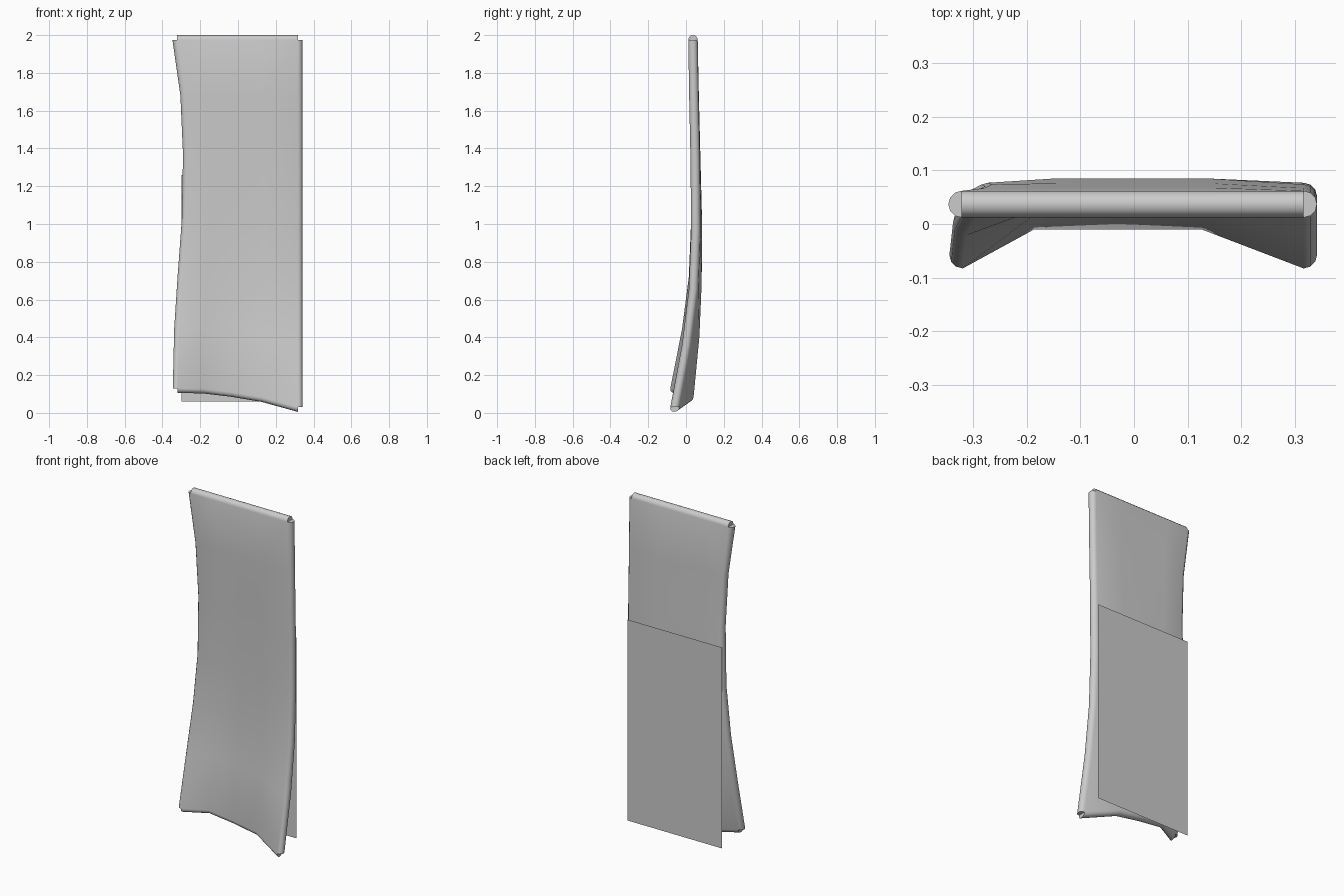
import bpy, math
from mathutils import Vector

cube = bpy.data.objects.get("Cube")
if cube:
    bpy.data.objects.remove(cube, do_unlink=True)

R = 0.025      # half thickness of the cloth
SEG = 6        # sides of each rounded hem

grey = bpy.data.materials.new("light_grey")
grey.use_nodes = True
colour = (0.6, 0.6, 0.6, 1)
grey.diffuse_color = colour
grey.node_tree.nodes["Principled BSDF"].inputs["Base Color"].default_value = colour


def make(name, verts, faces, smooth=True):
    mesh = bpy.data.meshes.new(name)
    mesh.from_pydata(verts, [], faces)
    mesh.materials.append(grey)
    obj = bpy.data.objects.new(name, mesh)
    bpy.context.collection.objects.link(obj)
    bpy.ops.object.select_all(action='DESELECT')
    obj.select_set(True)
    bpy.context.view_layer.objects.active = obj
    # consistent outward normals
    bpy.ops.object.mode_set(mode='EDIT')
    bpy.ops.mesh.select_all(action='SELECT')
    bpy.ops.mesh.remove_doubles(threshold=0.0005)
    bpy.ops.mesh.normals_make_consistent(inside=False)
    bpy.ops.object.mode_set(mode='OBJECT')
    if smooth:
        bpy.ops.object.shade_smooth_by_angle(angle=math.radians(40))
    return obj


# Cloth rows from hem to top: height share, left edge x, side y, middle y
rows = [
    (0.00, -0.32, -0.058, 0.015),
    (0.17, -0.313, 0.004, 0.046),
    (0.32, -0.295, 0.040, 0.058),
    (0.48, -0.273, 0.052, 0.060),
    (0.67, -0.266, 0.049, 0.051),
    (0.84, -0.28, 0.042, 0.043),
    (1.00, -0.322, 0.037, 0.037),
]
# Columns: share across, hem height, how far toward the middle depth
cols = [(0.0, 0.13, 0), (0.21, 0.128, 1), (0.45, 0.11, 1), (0.7, 0.083, 1), (1.0, 0.03, 0)]
RIGHT = 0.317

grid = []
for t, left, side, mid in rows:
    grid.append([Vector((left + (RIGHT - left) * u,
                         side + (mid - side) * m,
                         hem + (1.975 - hem) * t)) for u, hem, m in cols])

verts, faces = [], []


def rim(points, directions):
    """Half-round strip along a border, closed flat at both ends."""
    start = len(verts)
    n = SEG + 1
    for p, d in zip(points, directions):
        for k in range(n):
            a = math.pi * k / SEG
            verts.append(p + Vector((0, -R * math.cos(a), 0)) + d * R * math.sin(a))
    for i in range(len(points) - 1):
        for k in range(SEG):
            a = start + i * n + k
            faces.append((a, a + 1, a + n + 1, a + n))
    last = start + (len(points) - 1) * n
    faces.append(tuple(range(start, start + n)))
    faces.append(tuple(range(last, last + n)))


# Front and back skins
for s in (-R, R):
    base = len(verts)
    w = len(cols)
    for row in grid:
        verts.extend(p + Vector((0, s, 0)) for p in row)
    for r in range(len(rows) - 1):
        for c in range(w - 1):
            a = base + r * w + c
            faces.append((a, a + 1, a + w + 1, a + w))

# Rounded hems on all four borders
for c, x in ((0, -1), (-1, 1)):
    rim([row[c] for row in grid], [Vector((x, 0, 0))] * len(rows))
for r, inner in ((0, 1), (-1, -2)):
    rim(grid[r], [(p - q).normalized() if r == 0 else Vector((0, 0, 1))
                  for p, q in zip(grid[r], grid[inner])])

make("hanging_cloth", verts, faces)

# Flat back panel
x0, x1, y, z0, z1 = -0.30, 0.325, 0.088, 0.06, 1.26
make("back_panel", [(x0, y, z0), (x0, y, z1), (x1, y, z1), (x1, y, z0)], [(0, 1, 2, 3)], False)
